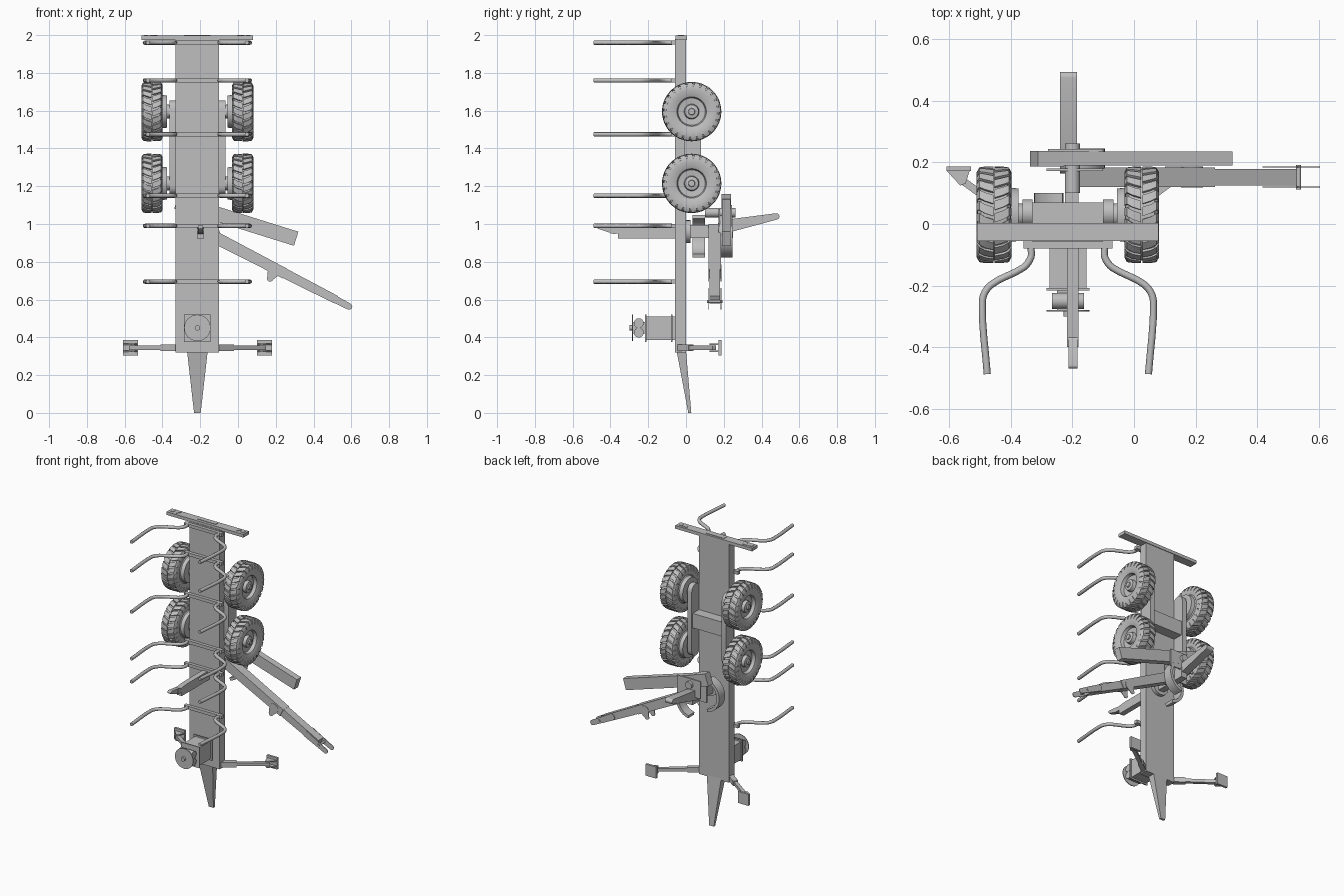
import bpy, bmesh, math
from mathutils import Vector

if "Cube" in bpy.data.objects:
    bpy.data.objects.remove(bpy.data.objects["Cube"])

GREY = (0.52, 0.52, 0.52, 1)
mat = bpy.data.materials.new("plain grey")
mat.use_nodes = True
mat.diffuse_color = GREY
mat.node_tree.nodes["Principled BSDF"].inputs["Base Color"].default_value = GREY
CX = -0.215  # centre line of the trailer
parts = []


def finish(name, bm):
    bmesh.ops.recalc_face_normals(bm, faces=bm.faces)
    me = bpy.data.meshes.new(name)
    bm.to_mesh(me)
    bm.free()
    me.materials.append(mat)
    ob = bpy.data.objects.new(name, me)
    bpy.context.collection.objects.link(ob)
    parts.append(ob)
    return ob


def place(axis, u, v, w):
    """Point from two outline coordinates and a depth along the axis."""
    return {"x": (w, u, v), "y": (u, w, v), "z": (u, v, w)}[axis]


def prism(name, axis, pts, a, b):
    bm = bmesh.new()
    ends = [[bm.verts.new(place(axis, u, v, w)) for u, v in pts] for w in (a, b)]
    n = len(pts)
    for ring in ends:
        bm.faces.new(ring)
    for i in range(n):
        j = (i + 1) % n
        bm.faces.new((ends[0][i], ends[0][j], ends[1][j], ends[1][i]))
    return finish(name, bm)


def box(name, x0, x1, y0, y1, z0, z1):
    return prism(name, "z", [(x0, y0), (x1, y0), (x1, y1), (x0, y1)], z0, z1)


def circle(u, v, r, n=24, start=0, sweep=2 * math.pi):
    full = sweep >= 2 * math.pi
    return [(u + r * math.cos(start + sweep * i / (n if full else n - 1)),
             v + r * math.sin(start + sweep * i / (n if full else n - 1))) for i in range(n)]


def capsule(p, q, rp, rq, n=9):
    """Outline of a tapered bar with round ends."""
    t = math.atan2(q[1] - p[1], q[0] - p[0])
    return circle(*q, rq, n, t - math.pi / 2, math.pi) + circle(*p, rp, n, t + math.pi / 2, math.pi)


def bar(p, q, wp, wq):
    """Outline of a tapered bar with square ends."""
    p, q = Vector(p), Vector(q)
    d = (q - p).normalized()
    s = Vector((-d.y, d.x))
    return [tuple(v) for v in (p + s * wp, p - s * wp, q - s * wq, q + s * wq)]


def lathe(name, profile, centre, sign, n=40):
    bm = bmesh.new()
    vs = [bm.verts.new((centre[0] + sign * x, centre[1], centre[2] + r)) for x, r in profile]
    es = [bm.edges.new(e) for e in zip(vs, vs[1:])]
    bmesh.ops.spin(bm, geom=vs + es, cent=centre, axis=(1, 0, 0), angle=2 * math.pi,
                   steps=n, use_duplicate=False)
    bmesh.ops.remove_doubles(bm, verts=bm.verts, dist=0.0003)
    return finish(name, bm)


def lugs(name, centre, sign, count=24):
    """Two staggered rows of slanted tread blocks."""
    bm = bmesh.new()
    half = 0.36 * 2 * math.pi / count
    for row in (-1, 1):
        for i in range(count):
            a = 2 * math.pi * (i + 0.25 * row) / count
            rings = []
            for x, r, turn in ((0.002, 0.157, 0.13), (0.03, 0.157, 0.07),
                               (0.048, 0.154, 0), (0.0565, 0.138, 0)):
                low = r - 0.02
                rings.append([bm.verts.new((centre[0] + sign * row * x,
                              centre[1] + q * math.cos(a + turn + h),
                              centre[2] + q * math.sin(a + turn + h)))
                              for h, q in ((-half, low), (-half, r), (half, r), (half, low))])
            for s, t in zip(rings, rings[1:]):
                for k in range(4):
                    m = (k + 1) % 4
                    bm.faces.new((s[k], s[m], t[m], t[k]))
            bm.faces.new(rings[0])
            bm.faces.new(rings[-1])
    return finish(name, bm)


def tube(name, pts, r):
    cu = bpy.data.curves.new(name, "CURVE")
    cu.dimensions = "3D"
    cu.bevel_depth, cu.bevel_resolution, cu.use_fill_caps = r, 2, True
    cu.resolution_u = 4
    sp = cu.splines.new("BEZIER")
    sp.bezier_points.add(len(pts) - 1)
    for i, p in enumerate(sp.bezier_points):
        here = Vector(pts[i])
        before, after = Vector(pts[max(i - 1, 0)]), Vector(pts[min(i + 1, len(pts) - 1)])
        d = (after - before).normalized()
        p.co = here
        p.handle_left = here - d * (here - before).length * 0.33
        p.handle_right = here + d * (after - here).length * 0.33
    cu.materials.append(mat)
    ob = bpy.data.objects.new(name, cu)
    bpy.context.collection.objects.link(ob)


# Main frame beam, tapering drawbar and end bumper
box("main_frame", -0.33, -0.10, -0.058, 0, 0.32, 1.98)
tongue = box("drawbar", CX - 0.055, CX + 0.055, -0.05, 0, 0, 0.33)
for v in tongue.data.vertices:
    if v.co.z < 0.1:
        v.co.x = CX + (v.co.x - CX) * 0.32
        v.co.y = 0.012 if v.co.y < -0.02 else 0.028
box("bumper", -0.51, 0.08, -0.055, 0.004, 1.975, 1.997)
box("number_plate", CX - 0.07, CX + 0.07, -0.035, -0.01, 1.99, 2)
for s in (-1, 1):
    x = CX + s * 0.27
    box("lamp", x - 0.012, x + 0.012, -0.036, -0.012, 1.99, 2)
    x = CX + s * 0.23
    prism("reflector", "z", [(x - 0.02, -0.01), (x, -0.042), (x + 0.02, -0.01)], 1.99, 2)

# Bunks with bent stakes
half_stake = [(0.12, -0.075), (0.12, -0.108), (0.145, -0.142), (0.25, -0.198),
              (0.278, -0.25), (0.262, -0.488)]
for z in (1.96, 1.76, 1.475, 1.15, 0.99, 0.695):
    box("bunk", -0.36, -0.07, -0.08, -0.055, z - 0.011, z + 0.011)
    for s in (-1, 1):
        tube("stake", [(CX + s * x, y, z) for x, y in half_stake], 0.0115)

# Wheels on two walking beams
wheel = [(-0.105, 0), (-0.105, 0.035), (-0.08, 0.037), (-0.08, 0.085), (-0.055, 0.088),
         (-0.05, 0.095), (-0.055, 0.112), (-0.053, 0.135), (-0.042, 0.148), (0.042, 0.148),
         (0.053, 0.135), (0.055, 0.112), (0.046, 0.083), (0.044, 0.078), (0.022, 0.072),
         (0.018, 0.04), (0.04, 0.036), (0.044, 0.018), (0.052, 0.016), (0.052, 0)]
for s in (-1, 1):
    for z in (1.595, 1.215):
        hub = (CX + s * 0.24, 0.03, z)
        lathe("wheel", wheel, hub, s)
        lugs("tyre_tread", hub, s)
    prism("walking_beam", "x", capsule((0.035, 1.2), (0.035, 1.61), 0.045, 0.045),
          CX + s * 0.115, CX + s * 0.148)
box("bogie_axle", -0.35, -0.08, -0.005, 0.07, 1.36, 1.46)

# Motor and winch block on the front
box("motor_block", -0.275, -0.155, -0.21, -0.05, 0.385, 0.51)
for y in (-0.212, -0.075):
    box("motor_flange", -0.285, -0.145, y - 0.004, y + 0.004, 0.375, 0.52)
box("pump_mount", -0.25, -0.18, -0.285, -0.21, 0.42, 0.48)
for z in (0.425, 0.475):
    prism("pump_roller", "x", circle(-0.25, z, 0.026), -0.267, -0.163)
prism("pump_disc", "y", circle(CX, 0.45, 0.07, 32), -0.285, -0.28)
prism("pump_boss", "y", circle(CX, 0.45, 0.014), -0.3, -0.28)

# Folding support legs
for s in (-1, 1):
    arm = bar((CX + s * 0.1, -0.035), (CX + s * 0.355, 0.15), 0.012, 0.012)
    prism("support_leg", "z", arm, 0.334, 0.356)
    sleeve = bar((CX + s * 0.1, -0.035), (CX + s * 0.185, 0.027), 0.017, 0.017)
    prism("leg_sleeve", "z", sleeve, 0.328, 0.362)
    foot = [(0.315, 0.187), (0.395, 0.187), (0.393, 0.172), (0.35, 0.125), (0.332, 0.132)]
    for z in (0.322, 0.36):
        prism("foot_bracket", "z", [(CX + s * x, y) for x, y in foot], z, z + 0.008)
    box("foot_pad", CX + s * 0.315, CX + s * 0.395, 0.172, 0.187, 0.305, 0.385)

# Crane base with curved guides
box("crane_pillar", -0.225, -0.18, -0.01, 0.25, 0.925, 0.995)
prism("slew_ring", "y", circle(-0.2, 0.96, 0.06), 0, 0.025)
prism("boom_pin", "y", circle(-0.2, 1.06, 0.025), 0.1, 0.262)
for y0, y1, turn in ((0.035, 0.1, 1.57), (0.18, 0.245, -1.57)):
    outer = circle(-0.21, 0.935, 0.115, 17, turn + 0.2, math.pi - 0.4)
    inner = circle(-0.21, 0.935, 0.095, 17, turn + 0.2, math.pi - 0.4)
    prism("hose_guide", "y", outer + inner[::-1], y0, y1)
box("hinge_plate", -0.285, -0.1, 0.172, 0.18, 0.93, 1.08)
box("hinge_cover", -0.28, -0.1, 0.235, 0.243, 0.98, 1.1)

# Front grapple arm through the frame
prism("grapple_arm", "x", [(0.17, 0.93), (0.17, 0.985), (-0.3, 0.985), (-0.4, 0.975),
                           (-0.4, 0.95), (-0.36, 0.95), (-0.36, 0.922), (-0.06, 0.922)],
      -0.217, -0.18)
prism("grapple_tip", "x", capsule((-0.38, 0.965), (-0.46, 0.983), 0.018, 0.01), -0.213, -0.184)

# Rear arm
prism("rear_arm", "x", capsule((0.2, 0.985), (0.478, 1.04), 0.036, 0.017), -0.24, -0.185)

# Boom and telescopic jib
prism("boom", "y", bar((-0.32, 1.118), (0.308, 0.922), 0.039, 0.039), 0.19, 0.235)
prism("boom_end", "y", bar((-0.325, 1.12), (-0.24, 1.093), 0.042, 0.042), 0.187, 0.238)
prism("jib_sleeve", "y", bar((-0.2, 0.97), (0.25, 0.737), 0.033, 0.028), 0.12, 0.184)
prism("jib", "y", bar((0.2, 0.763), (0.52, 0.599), 0.027, 0.022), 0.125, 0.179)
for y in (0.118, 0.183):
    prism("jib_fork", "y", capsule((0.44, 0.64), (0.588, 0.563), 0.022, 0.017), y, y + 0.004)
    prism("jib_ear", "y", capsule((0.17, 0.712), (0.19, 0.75), 0.017, 0.035), y, y + 0.004)
prism("jib_pin", "y", circle(0.535, 0.59, 0.008, 12), 0.112, 0.192)

# Smooth round parts while keeping crisp edges
bpy.ops.object.select_all(action="DESELECT")
for ob in parts:
    ob.select_set(True)
bpy.context.view_layer.objects.active = parts[0]
bpy.ops.object.shade_smooth_by_angle(angle=math.radians(35))
